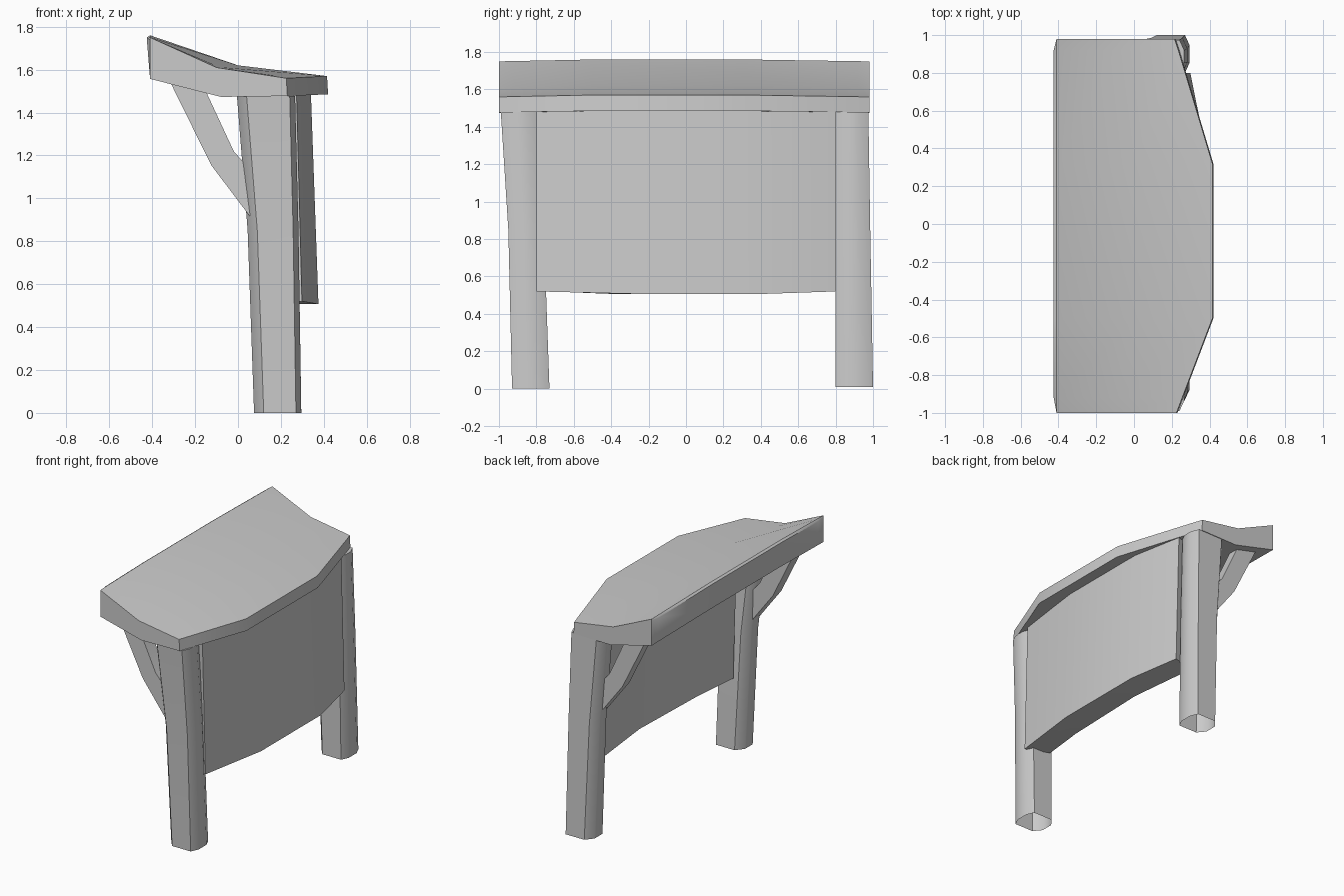
import bpy, bmesh, math

if "Cube" in bpy.data.objects:
    bpy.data.objects.remove(bpy.data.objects["Cube"])


def loft(name, sections, caps=(True, True)):
    """Skin a list of equal-length closed rings into one smooth-by-angle mesh."""
    bm = bmesh.new()
    rings = [[bm.verts.new(p) for p in s] for s in sections]
    for a, b in zip(rings, rings[1:]):
        for i in range(len(a)):
            j = (i + 1) % len(a)
            bm.faces.new((a[i], a[j], b[j], b[i]))
    for use, ring in zip(caps, (rings[0], rings[-1])):
        if use:
            bm.faces.new(ring)
    bmesh.ops.recalc_face_normals(bm, faces=bm.faces)
    mesh = bpy.data.meshes.new(name)
    bm.to_mesh(mesh)
    bm.free()
    obj = bpy.data.objects.new(name, mesh)
    bpy.context.collection.objects.link(obj)
    bpy.ops.object.select_all(action='DESELECT')
    obj.select_set(True)
    bpy.context.view_layer.objects.active = obj
    bpy.ops.object.shade_smooth_by_angle(angle=math.radians(40))
    return obj


# Top slab: (y, back edge x, blend) where blend 0 = end profile, 1 = middle
def slab_section(y, xr, t):
    front = -0.41 if abs(y) > 0.95 else -0.425
    return [(-0.41, y, 1.75 + 0.01 * t), (-0.1 + 0.1 * t, y, 1.61 + 0.01 * t),
            (xr - 0.005, y, 1.56 + 0.01 * t), (xr, y, 1.477 + 0.008 * t),
            (-0.08 + 0.08 * t, y, 1.473 + 0.008 * t),
            (-0.41, y, 1.557 + 0.008 * t), (front, y, 1.74 + 0.01 * t)]


loft("table_top", [slab_section(*s) for s in (
    (-1.0, 0.23, 0), (-0.92, 0.26, 0.16), (-0.5, 0.42, 1),
    (0.32, 0.42, 1), (0.92, 0.24, 0.09), (0.98, 0.22, 0))])


# Legs: hollow chamfered posts that lean slightly
def leg_ring(x0, x1, y0, y1, z):
    a, b, cy = 0.045, 0.025, 0.055
    return [(x0 + a, y0, z), (x1 - b, y0, z), (x1, y0 + cy, z), (x1, y1 - cy, z),
            (x1 - b, y1, z), (x0 + a, y1, z), (x0, y1 - cy, z), (x0, y0 + cy, z)]


leg_y = {"front_leg": ((-0.93, -0.73), (-0.95, -0.76), (-0.99, -0.80)),
         "back_leg": ((0.80, 1.0), (0.80, 0.985), (0.80, 0.975))}
leg_x = ((0.075, 0.295, 0.008), (0.045, 0.282, 0.85), (-0.005, 0.266, 1.478))
for name, ys in leg_y.items():
    loft(name, [leg_ring(x0, x1, y0, y1, z if z > 0.1 or name == "back_leg" else 0)
                for (x0, x1, z), (y0, y1) in zip(leg_x, ys)], caps=(False, True))

# Thick curved panel between the legs, leaning out toward the bottom:
# (outer y, outer bottom x, outer top x, bottom z, inner y, inner bottom x)
loft("modesty_panel", [
    [(xb, y, zb), (xt, y, 1.485), (xi - 0.03, yi, 1.485), (xi, yi, zb)]
    for y, xb, xt, zb, yi, xi in (
        (-0.8, 0.298, 0.273, 0.52, -0.73, 0.13),
        (-0.27, 0.375, 0.34, 0.507, -0.4, 0.18),
        (0.42, 0.375, 0.34, 0.507, 0.25, 0.2),
        (0.8, 0.298, 0.273, 0.52, 0.75, 0.13))])

# Bent braces from the legs to the raised front edge
brace = [(-0.315, 1.54), (-0.125, 1.155), (0.06, 0.91),
         (0.06, 1.13), (-0.02, 1.22), (-0.15, 1.50)]
for name, y0, y1 in (("front_brace", -0.92, -0.82), ("back_brace", 0.83, 0.91)):
    loft(name, [[(x, y, z) for x, z in brace] for y in (y0, y1)])
